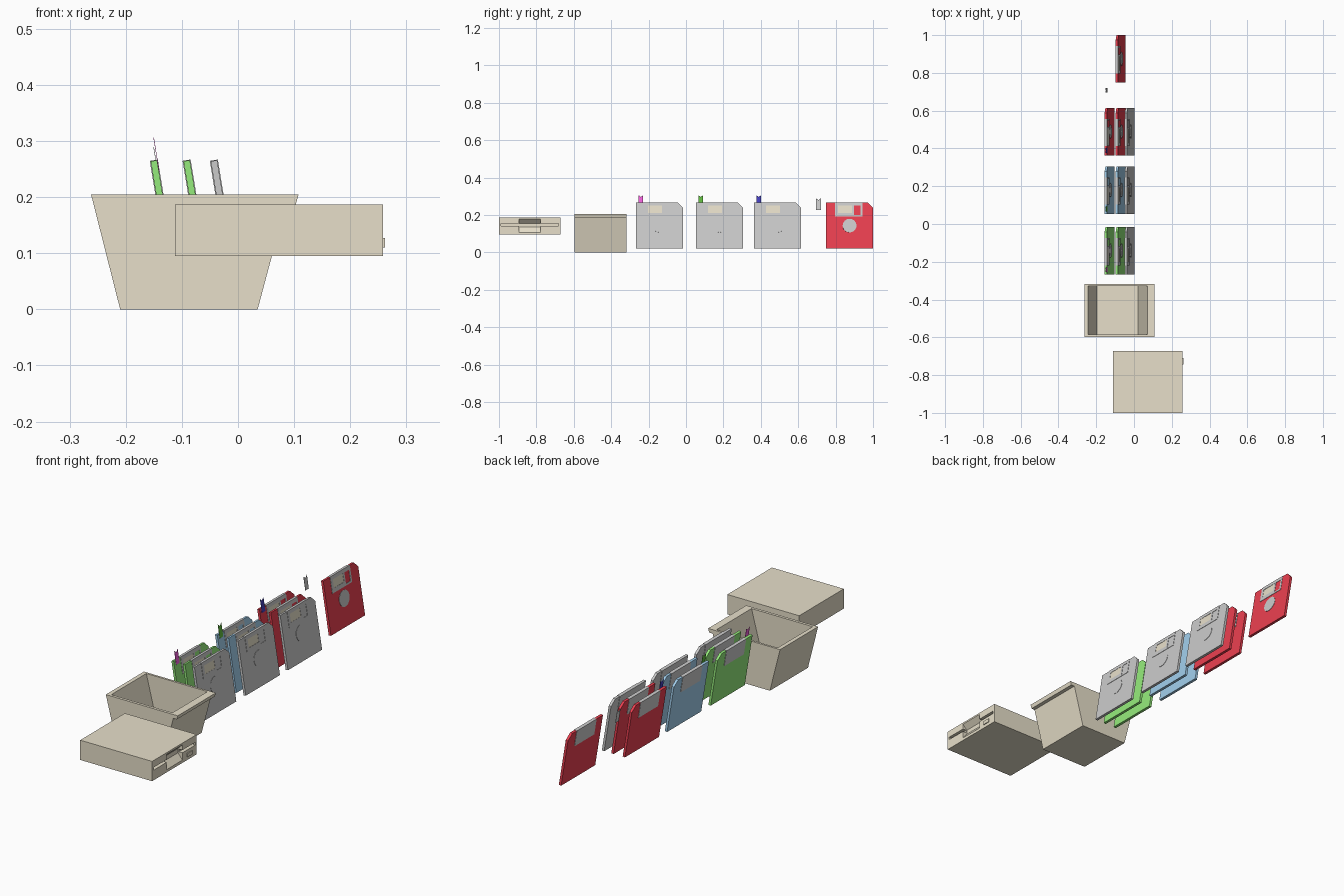
import bpy, bmesh, math
from mathutils import Vector, Matrix

if "Cube" in bpy.data.objects:
    bpy.data.objects.remove(bpy.data.objects["Cube"])

TILT = Matrix.Rotation(-math.radians(9.3), 4, 'Y')
W, H, T = 0.251, 0.247, 0.0115      # disk width, height, thickness


def material(name, rgb):
    m = bpy.data.materials.new(name)
    m.diffuse_color = (*rgb, 1)
    m.use_nodes = True
    m.node_tree.nodes["Principled BSDF"].inputs["Base Color"].default_value = m.diffuse_color
    return m


BEIGE = material("beige", (0.80, 0.74, 0.59))
RED = material("red", (0.83, 0.05, 0.08))
GREEN = material("green", (0.30, 0.83, 0.20))
BLUE = material("blue", (0.36, 0.62, 0.84))
SILVER = material("light_grey", (0.75, 0.75, 0.75))
METAL = material("metal_grey", (0.58, 0.58, 0.58))
MAGENTA = material("magenta", (0.90, 0.12, 0.72))
DARK_GREEN = material("dark_green", (0.12, 0.50, 0.05))
NAVY = material("navy", (0.06, 0.05, 0.52))


def finish(name, bm, mat, matrix=None):
    bmesh.ops.recalc_face_normals(bm, faces=bm.faces)
    me = bpy.data.meshes.new(name)
    bm.to_mesh(me)
    bm.free()
    ob = bpy.data.objects.new(name, me)
    bpy.context.collection.objects.link(ob)
    if mat:
        me.materials.append(mat)
    if matrix:
        ob.matrix_world = matrix
    return ob


def prism(name, profile, axis, lo, hi, mat=None, matrix=None):
    """Extrude an (x,z) profile along y, or a (y,z) profile along x."""
    bm = bmesh.new()
    place = (lambda a, b: (lo, a, b)) if axis == 'x' else (lambda a, b: (a, lo, b))
    face = bm.faces.new([bm.verts.new(place(a, b)) for a, b in profile])
    ext = bmesh.ops.extrude_face_region(bm, geom=[face])
    vec = Vector((hi - lo, 0, 0)) if axis == 'x' else Vector((0, hi - lo, 0))
    bmesh.ops.translate(bm, vec=vec,
                        verts=[v for v in ext['geom'] if isinstance(v, bmesh.types.BMVert)])
    return finish(name, bm, mat, matrix)


def boxes(name, spans, mat=None, matrix=None):
    """One mesh from several (x0,x1,y0,y1,z0,z1) boxes."""
    bm = bmesh.new()
    for x0, x1, y0, y1, z0, z1 in spans:
        m = Matrix.Translation(((x0 + x1) / 2, (y0 + y1) / 2, (z0 + z1) / 2))
        m = m @ Matrix.Diagonal((x1 - x0, y1 - y0, z1 - z0, 1))
        bmesh.ops.create_cube(bm, size=1, matrix=m)
    return finish(name, bm, mat, matrix)


def cut(ob, cutter):
    mod = ob.modifiers.new("cut", 'BOOLEAN')
    mod.operation, mod.solver, mod.object = 'DIFFERENCE', 'EXACT', cutter
    bpy.context.view_layer.objects.active = ob
    bpy.ops.object.modifier_apply(modifier=mod.name)
    bpy.data.objects.remove(cutter)


# Open storage bin with flared ends and a lip on the right
bin_box = prism("storage_bin", [(-0.21, 0), (0.035, 0), (0.085, 0.187), (0.103, 0.187),
                                (0.108, 0.205), (-0.262, 0.205)], 'y', -0.597, -0.317, BEIGE)
cut(bin_box, prism("bin_cutter", [(-0.196, 0.02), (0.022, 0.02), (0.077, 0.225),
                                  (-0.248, 0.225)], 'y', -0.584, -0.327))

# Disk drive: case, slot, finger recess and eject button
drive = boxes("drive_case", [(-0.112, 0.258, -1.0, -0.672, 0.095, 0.187)], BEIGE)
cut(drive, prism("finger_cutter", [(0.262, 0.183), (0.262, 0.103), (0.235, 0.136),
                                   (0.235, 0.156)], 'y', -0.893, -0.777))
cut(drive, boxes("slot_cutter", [(0.24, 0.27, -0.99, -0.682, 0.142, 0.1545)]))
boxes("eject_button", [(0.25, 0.262, -0.745, -0.71, 0.11, 0.127)], BEIGE)


def disk(label, x, y, mat):
    m = Matrix.Translation((x, y, 0.021)) @ TILT
    h, w, c = H, W / 2, 0.026
    f, b = T / 2, -T / 2
    # Body with one clipped corner
    prism(label + "_body", [(-w, 0), (w, 0), (w, h - c), (w - c, h), (-w, h)],
          'x', b, f, mat, m)
    # Shutter: back plate, front frame with two openings, strip over the top edge
    o = f + 0.0015
    boxes(label + "_shutter", [
        (-o, b, -0.077, 0.068, 0.172, h),
        (f, o, -0.077, 0.068, 0.231, h),
        (f, o, -0.077, -0.061, 0.172, 0.231),
        (f, o, -0.061, 0.013, 0.172, 0.192),
        (f, o, 0.013, 0.024, 0.172, 0.231),
        (f, o, 0.024, 0.058, 0.172, 0.180),
        (f, o, 0.058, 0.068, 0.172, 0.231),
        (-o, o, -0.077, 0.068, h, h + 0.001)], METAL, m)
    # Media seen through the window
    boxes(label + "_window", [(f - 0.001, f + 0.0004, -0.061, 0.013, 0.192, 0.231)], BEIGE, m)
    # Round hub
    bm = bmesh.new()
    bmesh.ops.create_cone(bm, cap_ends=True, segments=24, radius1=0.037, radius2=0.037,
                          depth=0.003, matrix=Matrix.Translation((f, 0, 0.123))
                          @ Matrix.Rotation(math.pi / 2, 4, 'Y'))
    finish(label + "_hub", bm, METAL, m)


def tag(label, y, mat, z=0.021):
    # Swallow-tailed marker ribbon
    m = Matrix.Translation((-0.110, y, z)) @ TILT
    prism(label, [(-0.0125, 0.226), (0.0125, 0.226), (0.0125, 0.288), (0, 0.278),
                  (-0.0125, 0.288)], 'x', T / 2, T / 2 + 0.001, mat, m)


# Three rows of three disks, each with a marker tag
rows = [("green", -0.1415, GREEN, MAGENTA), ("blue", 0.179, BLUE, DARK_GREEN),
        ("red", 0.489, RED, NAVY)]
for name, y, colour, tag_colour in rows:
    for i, (x, mat) in enumerate([(-0.110, colour), (-0.0515, colour), (-0.003, SILVER)]):
        disk(f"{name}_row_disk_{i + 1}", x, y, mat)
    tag(name + "_row_tag", y - 0.10, tag_colour)

# Loose tag and single disk at the back
tag("loose_tag", 0.708, SILVER, 0.004)
disk("single_disk", -0.0515, 1 - W / 2, RED)
